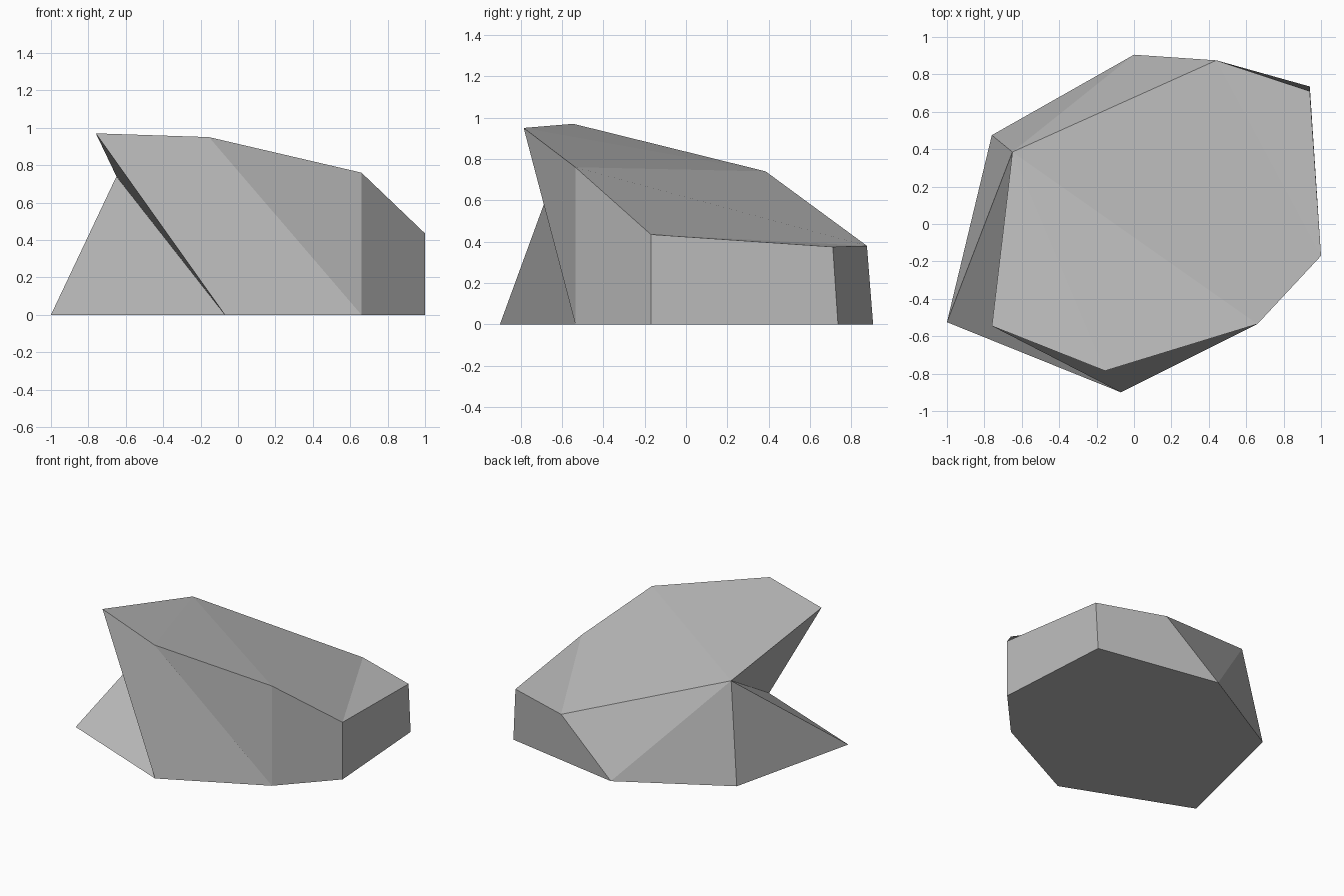
import bpy
import bmesh

if "Cube" in bpy.data.objects:
    bpy.data.objects.remove(bpy.data.objects["Cube"])

# Stone colour
stone = bpy.data.materials.new("stone_grey")
stone.diffuse_color = (0.5, 0.5, 0.5, 1.0)
stone.use_nodes = True
stone.node_tree.nodes["Principled BSDF"].inputs["Base Color"].default_value = stone.diffuse_color

# Ground outline, counter-clockwise from the front left corner
base = [(-1.0, -0.525), (-0.07, -0.90), (0.66, -0.535), (1.0, -0.17),
        (0.94, 0.735), (0.0, 0.905), (-0.76, 0.475)]

# Crown outline, counter-clockwise from the front left peak
crown = [(-0.76, -0.545, 0.97), (-0.155, -0.785, 0.95), (0.66, -0.535, 0.76),
         (1.0, -0.17, 0.435), (0.94, 0.71, 0.375), (0.44, 0.875, 0.38),
         (-0.65, 0.385, 0.74)]

bm = bmesh.new()
b = [bm.verts.new((x, y, 0)) for x, y in base]
c = [bm.verts.new(p) for p in crown]


def facet(*verts):
    bm.faces.new(verts)


# Underside
facet(*reversed(b))

# Sloping crown facets
facet(c[6], c[0], c[1])
facet(c[6], c[1], c[2])
facet(c[2], c[3], c[5], c[6])
facet(c[3], c[4], c[5])

# Front: overhanging peak and the facet beside it
facet(c[0], b[1], b[2], c[1])
facet(c[1], b[2], c[2])

# Right side
facet(c[2], b[2], b[3], c[3])
facet(c[3], b[3], b[4], c[4])

# Back
facet(c[5], c[4], b[4], b[5])
facet(c[5], b[5], c[6])
facet(c[6], b[5], b[6])

# Left side, undercut below the peak
facet(c[6], b[6], b[0])
facet(c[6], b[0], b[1])
facet(c[6], b[1], c[0])

mesh = bpy.data.meshes.new("rock")
bm.to_mesh(mesh)
bm.free()
mesh.materials.append(stone)
rock = bpy.data.objects.new("rock", mesh)
bpy.context.collection.objects.link(rock)
